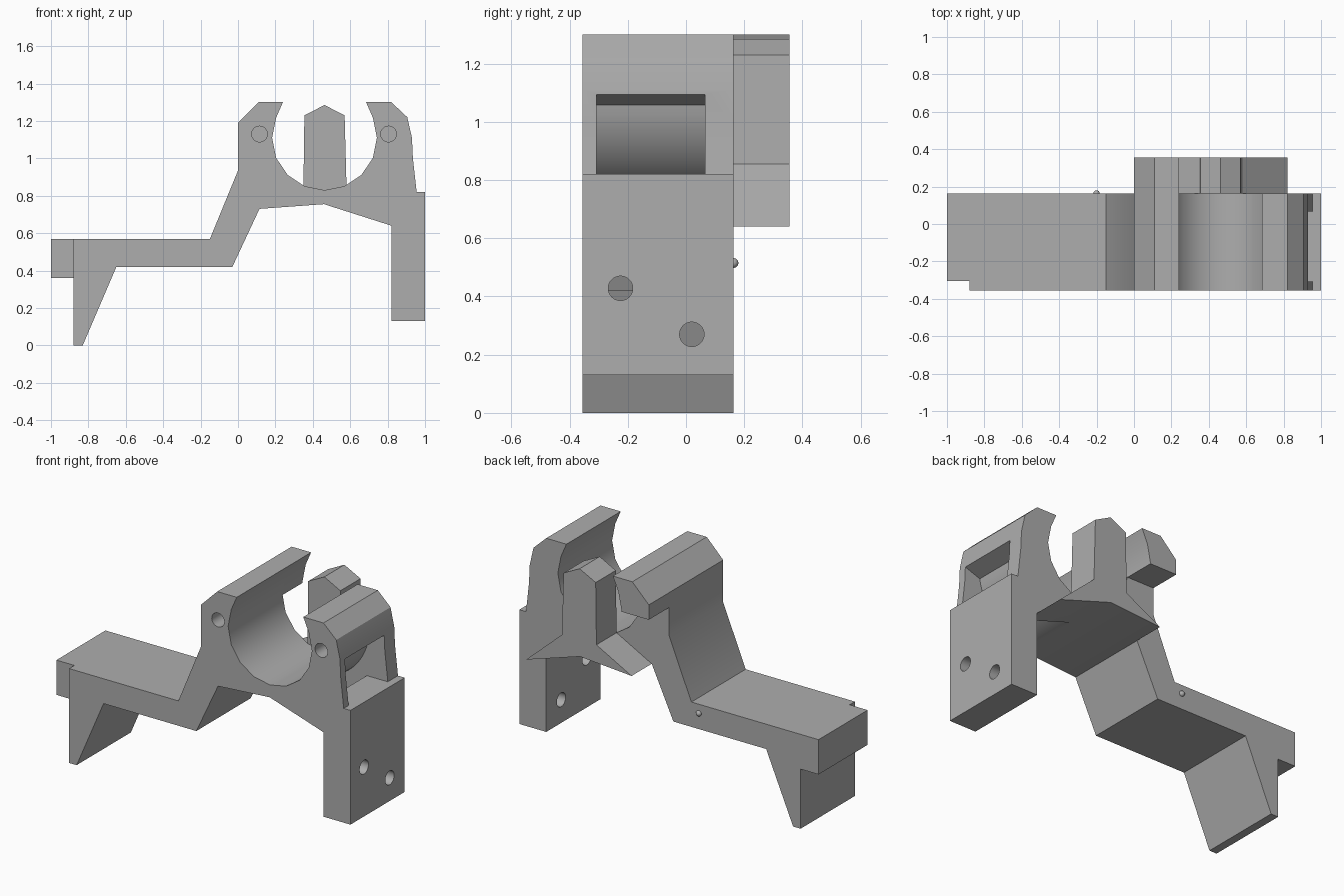
import bpy, bmesh, math
from mathutils import Matrix

cube = bpy.data.objects.get("Cube")
if cube:
    bpy.data.objects.remove(cube, do_unlink=True)

grey = bpy.data.materials.new("plain grey")
grey.use_nodes = True
grey.diffuse_color = (0.42, 0.42, 0.42, 1)
grey.node_tree.nodes["Principled BSDF"].inputs["Base Color"].default_value = (0.42, 0.42, 0.42, 1)

FRONT, MID, BACK = -0.355, 0.163, 0.355
BORE_X, BORE_Z = 0.4625, 1.11


def finish(name, bm):
    bmesh.ops.recalc_face_normals(bm, faces=bm.faces)
    mesh = bpy.data.meshes.new(name)
    bm.to_mesh(mesh)
    bm.free()
    mesh.materials.append(grey)
    obj = bpy.data.objects.new(name, mesh)
    bpy.context.collection.objects.link(obj)
    return obj


def extrude(name, profile, y0, y1):
    """Prism from an x-z profile, running along y."""
    bm = bmesh.new()
    face = bm.faces.new([bm.verts.new((x, y0, z)) for x, z in profile])
    grown = bmesh.ops.extrude_face_region(bm, geom=[face])["geom"]
    verts = [v for v in grown if isinstance(v, bmesh.types.BMVert)]
    bmesh.ops.translate(bm, verts=verts, vec=(0, y1 - y0, 0))
    return finish(name, bm)


def rod(name, centre, axis, length, radius=0.042):
    bm = bmesh.new()
    turn = Matrix.Rotation(math.pi / 2, 4, "X" if axis == "y" else "Y")
    bmesh.ops.create_cone(bm, cap_ends=True, segments=32, radius1=radius, radius2=radius,
                          depth=length, matrix=Matrix.Translation(centre) @ turn)
    return finish(name, bm)


def arc(radius, start, end, steps):
    angles = [math.radians(start + (end - start) * i / steps) for i in range(steps + 1)]
    return [(BORE_X + radius * math.cos(a), BORE_Z + radius * math.sin(a)) for a in angles]


def cut(body, cutter):
    cutter.hide_render = True
    mod = body.modifiers.new("cut", "BOOLEAN")
    mod.operation, mod.solver, mod.object = "DIFFERENCE", "EXACT", cutter
    bpy.context.view_layer.objects.active = body
    bpy.ops.object.modifier_apply(modifier=mod.name)
    bpy.data.objects.remove(cutter, do_unlink=True)


# Main bracket: arm, open clamp and mounting plate in one profile
bracket = extrude("clamp_bracket", [
    (-0.88, 0.57), (-0.15, 0.57), (0, 0.935), (0, 1.19), (0.11, 1.3), (0.24, 1.3),
    *arc(0.28, 157.5, 382.5, 10),
    (0.685, 1.3), (0.82, 1.3), (0.905, 1.22), (0.93, 1.11), (0.935, 1.0), (0.955, 0.82),
    (1, 0.82), (1, 0.13), (0.82, 0.13), (0.82, 0.64), (0.46, 0.755), (0.115, 0.73),
    (-0.03, 0.42), (-0.65, 0.42), (-0.83, 0), (-0.88, 0)], FRONT, MID)

# Strap slot curving around the bore and out through the underside
cut(bracket, extrude("slot_cutter", [
    (1.1, 1.16), (0.932, 1.095), *arc(0.37, -8, -90, 16),
    (0.46, 0.6), (0.815, 0.6), (0.815, 0.82), (1.1, 0.82)], -0.308, 0.066))

# Blind holes in the jaw fronts, through holes in the mounting plate
for x in (0.115, 0.805):
    cut(bracket, rod("jaw_hole_cutter", (x, FRONT, 1.13), "y", 0.4))
for y, z in ((-0.225, 0.428), (0.02, 0.27)):
    cut(bracket, rod("plate_hole_cutter", (0.91, y, z), "x", 0.3))

# Tab on the end of the arm
tab = extrude("arm_end_tab", [(-1, 0.36), (-0.88, 0.36), (-0.88, 0.57), (-1, 0.57)], -0.305, MID)

# Jaw tip carried on behind the clamp
tip = extrude("jaw_tip_extension", [
    (0, 1.1), (0, 1.19), (0.11, 1.3), (0.24, 1.3), *arc(0.28, 157.5, 180, 1), (0.182, 1.1)], MID, BACK)

# Rear prong on its spreading foot
prong = extrude("rear_prong", [
    (0.115, 0.73), (0.35, 0.855), (0.355, 1.23), (0.4625, 1.285), (0.57, 1.23),
    (0.58, 0.855), (0.82, 0.64), (0.46, 0.755)], MID, BACK)

# Small locating bump on the back of the arm
bm = bmesh.new()
bmesh.ops.create_uvsphere(bm, u_segments=16, v_segments=10, radius=0.017,
                          matrix=Matrix.Translation((-0.2, MID, 0.515)))
bump = finish("locating_bump", bm)

bpy.ops.object.select_all(action="DESELECT")
for obj in (bracket, tab, tip, prong, bump):
    obj.select_set(True)
bpy.context.view_layer.objects.active = bracket
bpy.ops.object.shade_smooth_by_angle(angle=math.radians(30))
